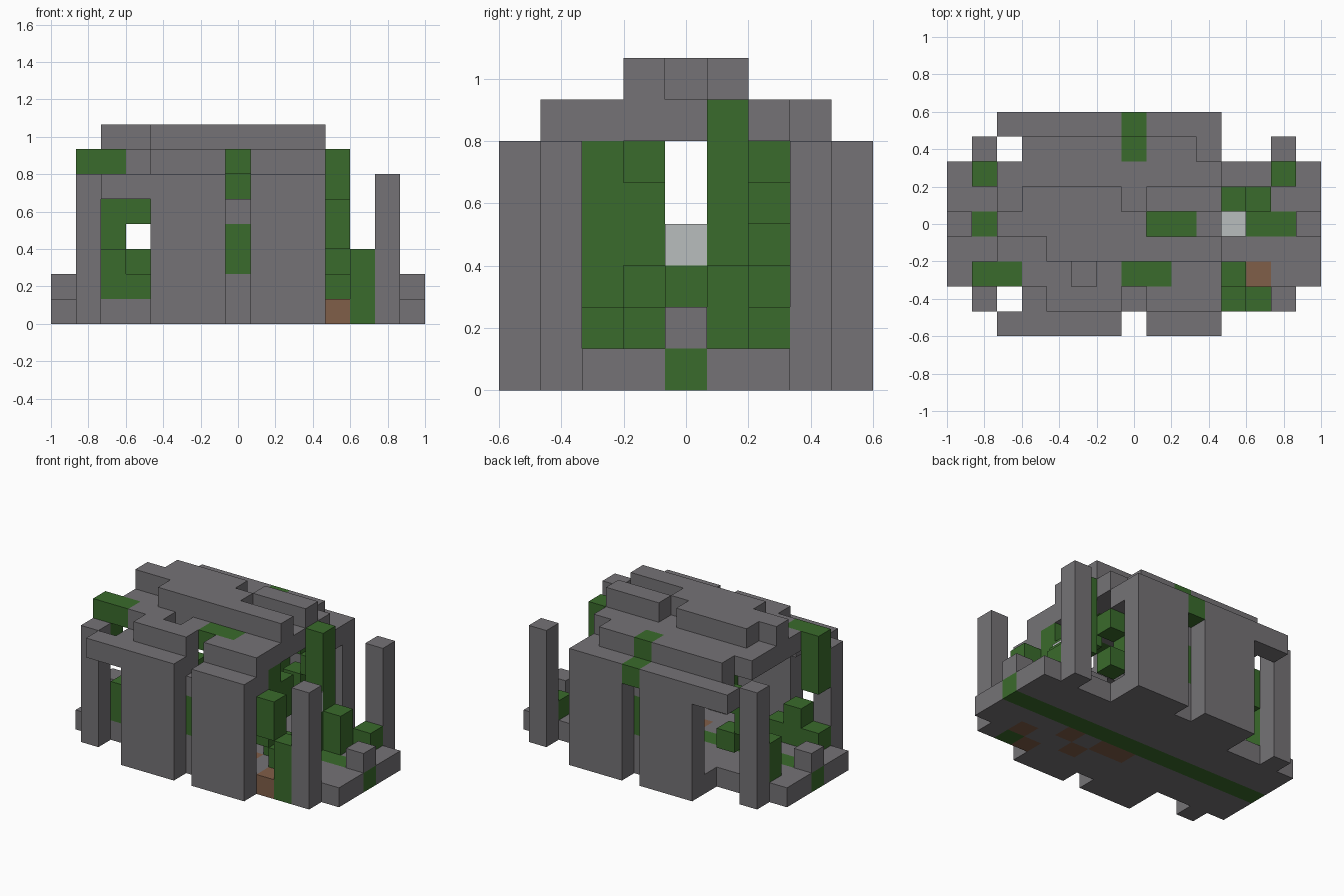
import bpy
import bmesh
import math
from mathutils import Vector

cube = bpy.data.objects.get("Cube")
if cube:
    bpy.data.objects.remove(cube, do_unlink=True)

S = 2 / 15  # block size


def material(name, rgb):
    m = bpy.data.materials.new(name)
    m.use_nodes = True
    m.diffuse_color = (*rgb, 1)
    b = m.node_tree.nodes["Principled BSDF"]
    b.inputs["Base Color"].default_value = (*rgb, 1)
    b.inputs["Roughness"].default_value = 0.9
    return m


STONE = material("stone_grey", (0.178, 0.171, 0.181))
MOSS = material("moss_green", (0.042, 0.147, 0.025))
SOIL = material("soil_brown", (0.216, 0.112, 0.065))
PALE = material("pale_grey", (0.479, 0.515, 0.515))

cells = {}  # block position -> (part, material)


def fill(part, mat, xs, ys, zs):
    """Fill an inclusive range of blocks; later calls repaint earlier ones."""
    def span(v):
        return range(v[0], v[1] + 1) if isinstance(v, tuple) else (v,)
    for i in span(xs):
        for j in span(ys):
            for k in span(zs):
                cells[i, j, k] = (part, mat)


# Floor slab with moss strip and soil patches
fill("floor", STONE, (0, 14), (2, 6), 0)
for j in (1, 7):
    fill("floor", STONE, (4, 10), j, 0)
fill("floor", MOSS, (0, 14), 4, 0)
for i, j in ((11, 1), (12, 2), (10, 3), (9, 2), (8, 3), (7, 3)):
    fill("floor", SOIL, i, j, 0)
for i in (0, 14):
    fill("door_step", STONE, i, 4, 1)

# Long walls, lintels, eaves and corner pillars on both sides
for wall, eave, side in ((0, 1, "front"), (8, 7, "back")):
    for xs in ((4, 6), (8, 10)):
        fill(side + "_wall", STONE, xs, wall, (0, 5))
        fill(side + "_eave", STONE, xs, eave, 5)
    fill(side + "_lintel", STONE, (2, 3), wall, 5)
    fill(side + "_eave", STONE, 3, eave, 5)
    fill(side + "_doorway", STONE, 7, eave, (0, 4))
    fill(side + "_doorway", MOSS, 7, eave, (2, 3))
    for i in (1, 13):
        fill(side + "_pillar", STONE, i, eave, (0, 5))
fill("back_doorway", MOSS, 7, (7, 8), 5)

# Lower roof layer
fill("roof", STONE, (4, 6), 1, 6)
fill("roof", STONE, (8, 10), 1, 6)
fill("roof", STONE, (3, 10), 2, 6)
fill("roof", STONE, (2, 10), (3, 6), 6)
fill("roof", STONE, (3, 9), 7, 6)
fill("roof", MOSS, (7, 8), 2, 6)
fill("roof", MOSS, (8, 9), 4, 6)
fill("roof", MOSS, 7, 7, 6)
del cells[5, 2, 6]
fill("roof", STONE, 5, 2, 5)

# Broken roof ridge
fill("roof_ridge", STONE, (4, 10), 3, 7)
fill("roof_ridge", STONE, (2, 7), 4, 7)
fill("roof_ridge", STONE, (3, 6), 5, 7)
fill("roof_ridge", STONE, (8, 10), 5, 7)

# Vines and bushes at the left end
for xs, ys, zs in (
    (11, 1, (3, 4)), (12, 1, (0, 2)), (11, 2, 1), (10, 2, (2, 5)),
    (10, 3, 1), (9, 3, 2), (10, 3, (3, 4)), (9, 3, 5),
    (11, 4, (1, 2)), (12, 5, (1, 2)), (11, 5, (3, 6)),
    (13, 6, 1), (10, 6, 2), (9, 6, 3), (10, 6, 4), (9, 6, 5),
):
    fill("left_vines", MOSS, xs, ys, zs)
fill("lamp_block", PALE, 11, 4, 3)

# Vines and bushes at the right end
for xs, ys, zs in (
    (1, 2, (4, 6)), (2, 2, 6), (1, 2, 1), (2, 2, (1, 2)), (3, 2, 1),
    (1, 6, (1, 2)), (2, 6, (3, 4)), (3, 6, 2), (3, 6, 4),
):
    fill("right_vines", MOSS, xs, ys, zs)


def build(part):
    """Make one mesh from the exposed sides of a part's blocks."""
    bm = bmesh.new()
    mats = []
    for cell, (name, mat) in cells.items():
        if name != part:
            continue
        if mat not in mats:
            mats.append(mat)
        centre = Vector(cell) + Vector((-7, -4, 0.5))
        for axis in range(3):
            for sign in (-1, 1):
                n = Vector((0, 0, 0))
                n[axis] = sign
                if tuple(c + int(d) for c, d in zip(cell, n)) in cells:
                    continue
                u = Vector((0, 0, 0))
                u[(axis + 1) % 3] = 1
                v = n.cross(u)
                ring = [(centre + (n + a * u + b * v) / 2) * S
                        for a, b in ((-1, -1), (1, -1), (1, 1), (-1, 1))]
                face = bm.faces.new([bm.verts.new(p) for p in ring])
                face.material_index = mats.index(mat)
    bmesh.ops.remove_doubles(bm, verts=bm.verts, dist=0.001)
    bmesh.ops.dissolve_limit(bm, angle_limit=math.radians(1), verts=bm.verts,
                             edges=bm.edges, delimit={"MATERIAL"})
    mesh = bpy.data.meshes.new(part)
    bm.to_mesh(mesh)
    bm.free()
    for m in mats:
        mesh.materials.append(m)
    bpy.context.collection.objects.link(bpy.data.objects.new(part, mesh))


for part in sorted({name for name, _ in cells.values()}):
    build(part)
